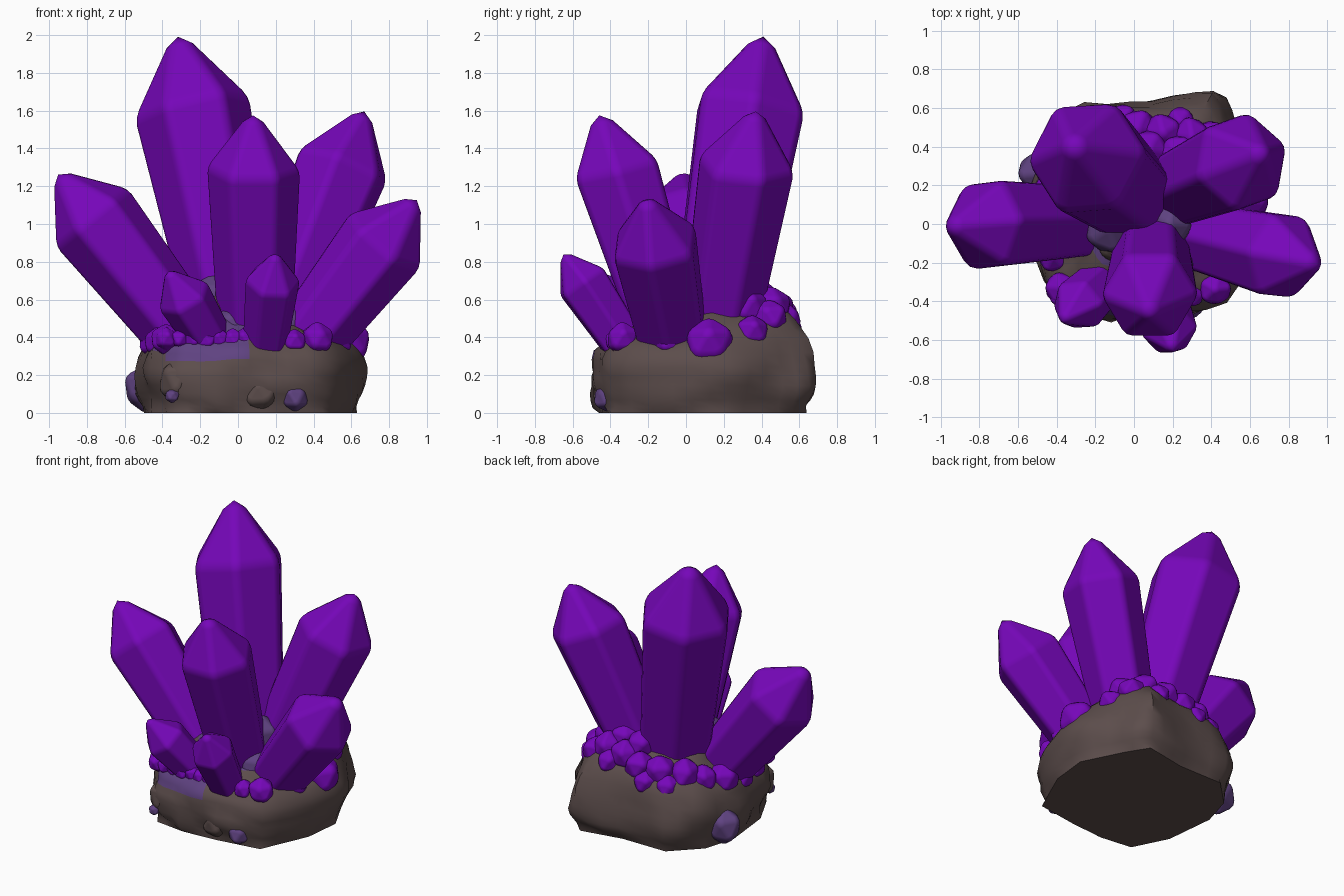
import bpy, bmesh, math, random
from mathutils import Vector, noise

random.seed(4)
cube = bpy.data.objects.get("Cube")
if cube:
    bpy.data.objects.remove(cube)


def material(name, rgb):
    m = bpy.data.materials.new(name)
    m.use_nodes = True
    m.diffuse_color = (*rgb, 1)
    bsdf = m.node_tree.nodes["Principled BSDF"]
    bsdf.inputs["Base Color"].default_value = (*rgb, 1)
    bsdf.inputs["Roughness"].default_value = 0.6
    return m


purple = material("crystal purple", (0.18, 0.002, 0.485))
mauve = material("dusty mauve", (0.115, 0.055, 0.22))
brown = material("rock brown", (0.108, 0.075, 0.072))


def add_object(name, bm, *mats):
    bmesh.ops.recalc_face_normals(bm, faces=bm.faces)
    mesh = bpy.data.meshes.new(name)
    bm.to_mesh(mesh)
    bm.free()
    for m in mats:
        mesh.materials.append(m)
    for p in mesh.polygons:
        p.use_smooth = True
    ob = bpy.data.objects.new(name, mesh)
    bpy.context.collection.objects.link(ob)
    return ob


def soften(ob, width):
    b = ob.modifiers.new("soft edges", "BEVEL")
    b.width, b.segments, b.limit_method = width, 2, "ANGLE"
    b.angle_limit = math.radians(12)
    b.harden_normals = True


def loft(bm, rings):
    for a, b in zip(rings, rings[1:]):
        n = len(a)
        for i in range(n):
            j = (i + 1) % n
            bm.faces.new((a[i], a[j], b[j], b[i]))


def crystal(name, base, tip, radius, spin=0, sides=6):
    """Six-sided shaft widening to a shoulder, closed by a point."""
    base, tip = Vector(base), Vector(tip)
    length = (tip - base).length + radius * 0.19
    shoulder = length - radius * 1.38
    bm = bmesh.new()
    rings = []
    for z, r in ((-0.1, radius * 0.77), (shoulder, radius)):
        ring = []
        for i in range(sides):
            a = math.tau * i / sides + math.radians(spin)
            lift = random.uniform(-0.08, 0.08) * radius if z > 0 else 0
            ring.append(bm.verts.new((r * math.cos(a), r * math.sin(a), z + lift)))
        rings.append(ring)
    loft(bm, rings)
    bm.faces.new(rings[0])
    apex = bm.verts.new((0, 0, length))
    for i in range(sides):
        bm.faces.new((rings[1][i], rings[1][(i + 1) % sides], apex))
    ob = add_object(name, bm, purple)
    ob.location = base
    ob.rotation_euler = Vector((0, 0, 1)).rotation_difference(tip - base).to_euler()
    soften(ob, radius * 0.13)


# Main crystals: base, tip, shoulder radius, twist
crystal("tall_back_crystal", (0.0, 0.14, 0.4), (-0.32, 0.41, 2.0), 0.32, 3)
crystal("back_left_crystal", (0.2, 0.17, 0.4), (0.67, 0.37, 1.6), 0.265, 20)
crystal("front_crystal", (0.09, -0.09, 0.4), (0.08, -0.46, 1.58), 0.255, 0)
crystal("right_crystal", (-0.25, 0.01, 0.37), (-0.955, -0.01, 1.265), 0.255, 6)
crystal("left_crystal", (0.33, -0.06, 0.34), (0.95, -0.21, 1.13), 0.245, -8)
crystal("small_right_crystal", (-0.12, -0.26, 0.34), (-0.37, -0.5, 0.75), 0.15, 10)
crystal("small_left_crystal", (0.14, -0.3, 0.32), (0.2, -0.65, 0.84), 0.15, 8)

# Rock: an irregular outline lofted upward into a mound
outline = [(-0.53, 0.18), (-0.46, 0.42), (-0.26, 0.62), (0.1, 0.62), (0.42, 0.68),
           (0.52, 0.52), (0.67, 0.22), (0.64, -0.06), (0.48, -0.42), (0.15, -0.47),
           (-0.12, -0.49), (-0.36, -0.46), (-0.49, -0.2)]
bm = bmesh.new()
rings = []
for scale, z in ((0.94, 0), (1.01, 0.1), (1.03, 0.24), (0.94, 0.36), (0.72, 0.43),
                 (0.45, 0.52), (0.2, 0.62)):
    ring = []
    for x, y in outline:
        rise = 1 + 0.28 * max(y, 0) / 0.6 if z > 0.3 else 1
        ring.append(bm.verts.new((x * scale, y * scale, z * rise)))
    rings.append(ring)
loft(bm, rings)
bm.faces.new(rings[0])
bm.faces.new(rings[-1])
bmesh.ops.recalc_face_normals(bm, faces=bm.faces)
bmesh.ops.triangulate(bm, faces=[f for f in bm.faces if len(f.verts) > 4])
bmesh.ops.subdivide_edges(bm, edges=bm.edges, cuts=2, use_grid_fill=True)
upper = [v for v in bm.verts if v.co.z > 0.001]
for step in range(3):
    bmesh.ops.smooth_vert(bm, verts=upper, factor=0.5,
                          use_axis_x=True, use_axis_y=True, use_axis_z=True)
bm.normal_update()
for v in upper:
    rough = 0.03 if v.co.y < -0.3 else 0.016
    v.co += v.normal * (noise.noise(v.co * 5) * 0.04 + noise.noise(v.co * 11) * rough)
    v.co.z = max(v.co.z, 0)
for f in bm.faces:
    c = f.calc_center_median()
    core = c.z > 0.42 and math.hypot(c.x - 0.08, c.y + 0.02) < 0.3
    front_band = c.y < -0.3 and c.z > 0.29 and -0.42 < c.x < 0.03
    f.material_index = int(core or front_band)
rock = add_object("rock_base", bm, brown, mauve)
bpy.context.view_layer.objects.active = rock
rock.select_set(True)
bpy.ops.object.shade_smooth_by_angle(angle=math.radians(50))


def nugget(name, centre, r, mat=purple, tall=1.0):
    """Small rounded, faceted lump."""
    bm = bmesh.new()
    bmesh.ops.create_icosphere(bm, subdivisions=1, radius=r)
    for v in bm.verts:
        v.co *= random.uniform(0.95, 1.15)
        v.co.z *= tall
    ob = add_object(name, bm, mat)
    ob.location = centre
    ob.rotation_euler.z = random.uniform(0, math.tau)
    soften(ob, r * 0.17)


# Nuggets fringing the rim
rim = [(0.57, 0.12, 0.37, 0.145), (0.48, 0.35, 0.43, 0.1), (0.42, -0.34, 0.39, 0.09),
       (0.3, -0.36, 0.38, 0.07), (0.54, -0.1, 0.37, 0.075),
       (-0.42, -0.17, 0.37, 0.085), (-0.45, 0.0, 0.37, 0.085), (-0.38, -0.33, 0.39, 0.085),
       (-0.42, 0.17, 0.42, 0.11), (0.4, 0.44, 0.51, 0.1), (0.3, 0.45, 0.56, 0.11),
       (0.15, 0.47, 0.55, 0.11), (0.02, 0.49, 0.51, 0.11), (-0.12, 0.47, 0.5, 0.11),
       (0.22, 0.37, 0.62, 0.1), (0.08, 0.39, 0.61, 0.11), (0.37, 0.33, 0.56, 0.11),
       (0.24, 0.53, 0.5, 0.085), (-0.26, 0.39, 0.49, 0.11), (-0.06, 0.54, 0.43, 0.085),
       (-0.2, 0.5, 0.42, 0.09), (-0.35, 0.3, 0.45, 0.1)]
for x, y, z, r in rim:
    nugget("rim_nugget", (x, y, z), r)
for i in range(7):
    nugget("front_nugget", (-0.38 + i * 0.07, -0.375, 0.39), random.uniform(0.055, 0.07))

# Dull lumps between the shafts and around the foot of the rock
nugget("centre_lump", (-0.13, -0.02, 0.6), 0.14, mauve)
nugget("centre_stone", (-0.1, -0.1, 0.54), 0.11, brown)
nugget("centre_tall_lump", (0.18, 0.0, 0.58), 0.13, mauve, 1.3)
nugget("centre_side_lump", (0.24, -0.14, 0.46), 0.14, mauve)
nugget("centre_front_lump", (-0.02, -0.2, 0.46), 0.12, mauve)
nugget("foot_lump_right", (-0.48, 0.26, 0.13), 0.125, mauve, 1.05)
nugget("foot_lump_left", (0.3, -0.41, 0.08), 0.08, mauve)
nugget("foot_lump_upper", (0.26, -0.43, 0.16), 0.05, mauve)
nugget("foot_stone", (0.13, -0.4, 0.11), 0.11, brown)
nugget("foot_stone_right", (-0.32, -0.37, 0.17), 0.11, brown, 1.2)
nugget("foot_lump_small", (-0.35, -0.45, 0.09), 0.04, mauve)
